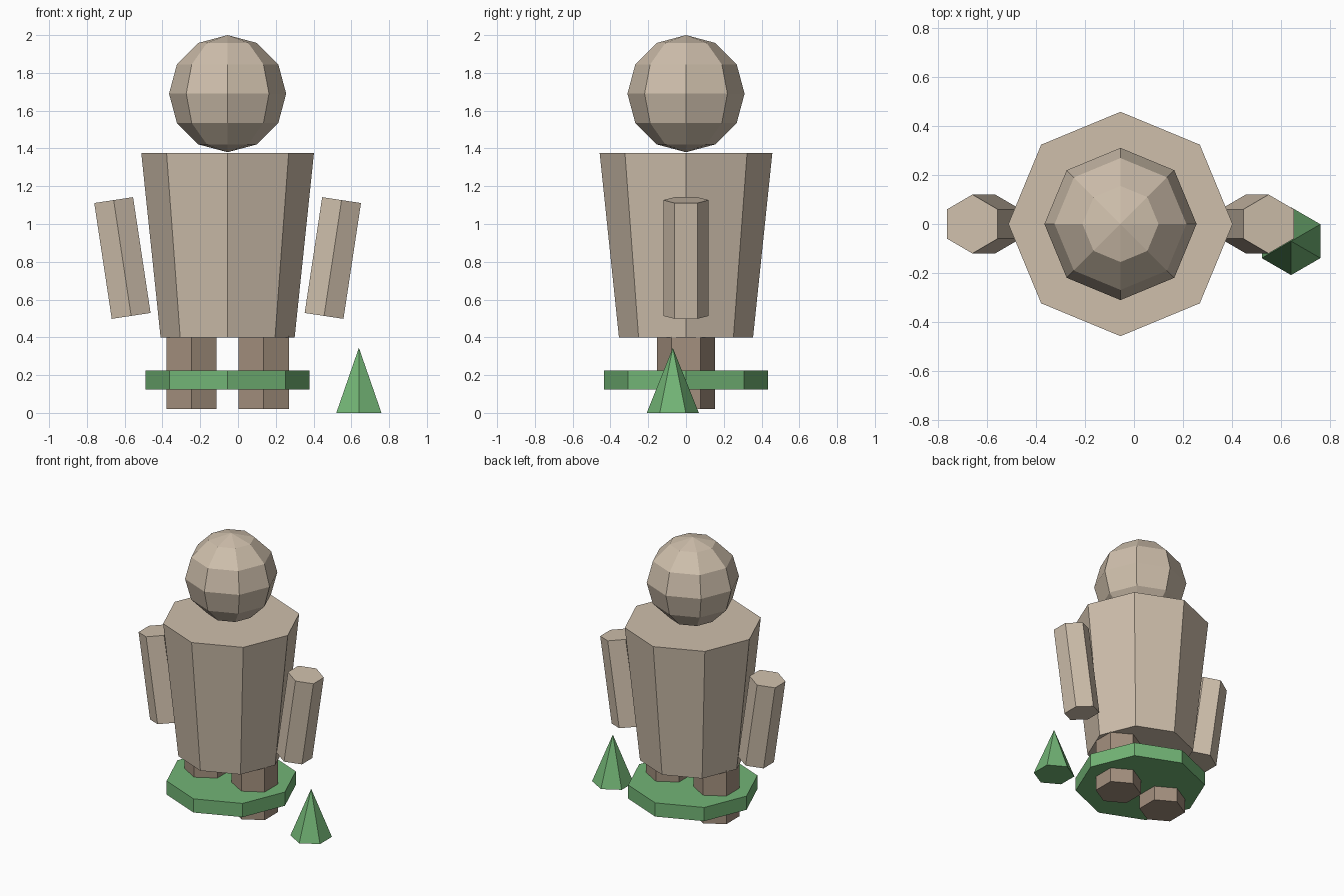
import bpy

cube = bpy.data.objects.get("Cube")
if cube:
    bpy.data.objects.remove(cube, do_unlink=True)


def make_material(name, rgb):
    mat = bpy.data.materials.new(name)
    mat.use_nodes = True
    color = (*rgb, 1.0)
    mat.diffuse_color = color
    bsdf = next(n for n in mat.node_tree.nodes if n.type == "BSDF_PRINCIPLED")
    bsdf.inputs["Base Color"].default_value = color
    return mat


beige = make_material("warm beige", (0.62, 0.52, 0.41))
brown = make_material("dusty brown", (0.37, 0.28, 0.21))
green = make_material("leaf green", (0.17, 0.46, 0.18))

AXIS = -0.055  # x of the figure's centre line


def finish(name, mat):
    obj = bpy.context.object
    obj.name = obj.data.name = name
    obj.data.materials.append(mat)
    return obj


def prism(name, mat, sides, r_bottom, r_top, height, center, tilt=0.0):
    """Flat-sided tapered column, tilted about the front-back axis."""
    bpy.ops.mesh.primitive_cone_add(vertices=sides, radius1=r_bottom, radius2=r_top,
                                    depth=height, location=center, rotation=(0, tilt, 0))
    return finish(name, mat)


# Torso
prism("torso", beige, 8, 0.355, 0.457, 0.975, (AXIS, 0, 0.8875))

# Head
bpy.ops.mesh.primitive_uv_sphere_add(segments=8, ring_count=6, radius=0.31,
                                     location=(AXIS, 0, 1.69))
finish("head", beige)

# Arms and legs
for side, s in (("left", 1), ("right", -1)):
    prism(side + "_arm", beige, 6, 0.12, 0.12, 0.62,
          (AXIS + s * 0.557, 0, 0.82), s * 0.15)
    prism(side + "_leg", brown, 6, 0.154, 0.154, 0.41,
          (AXIS + s * 0.191, 0, 0.225))

# Green ring plate around the legs
prism("skirt_plate", green, 8, 0.434, 0.434, 0.10, (AXIS, 0, 0.175))

# Small tree standing beside the figure
prism("small_tree", green, 6, 0.138, 0.0, 0.345, (0.64, -0.07, 0.1725))
